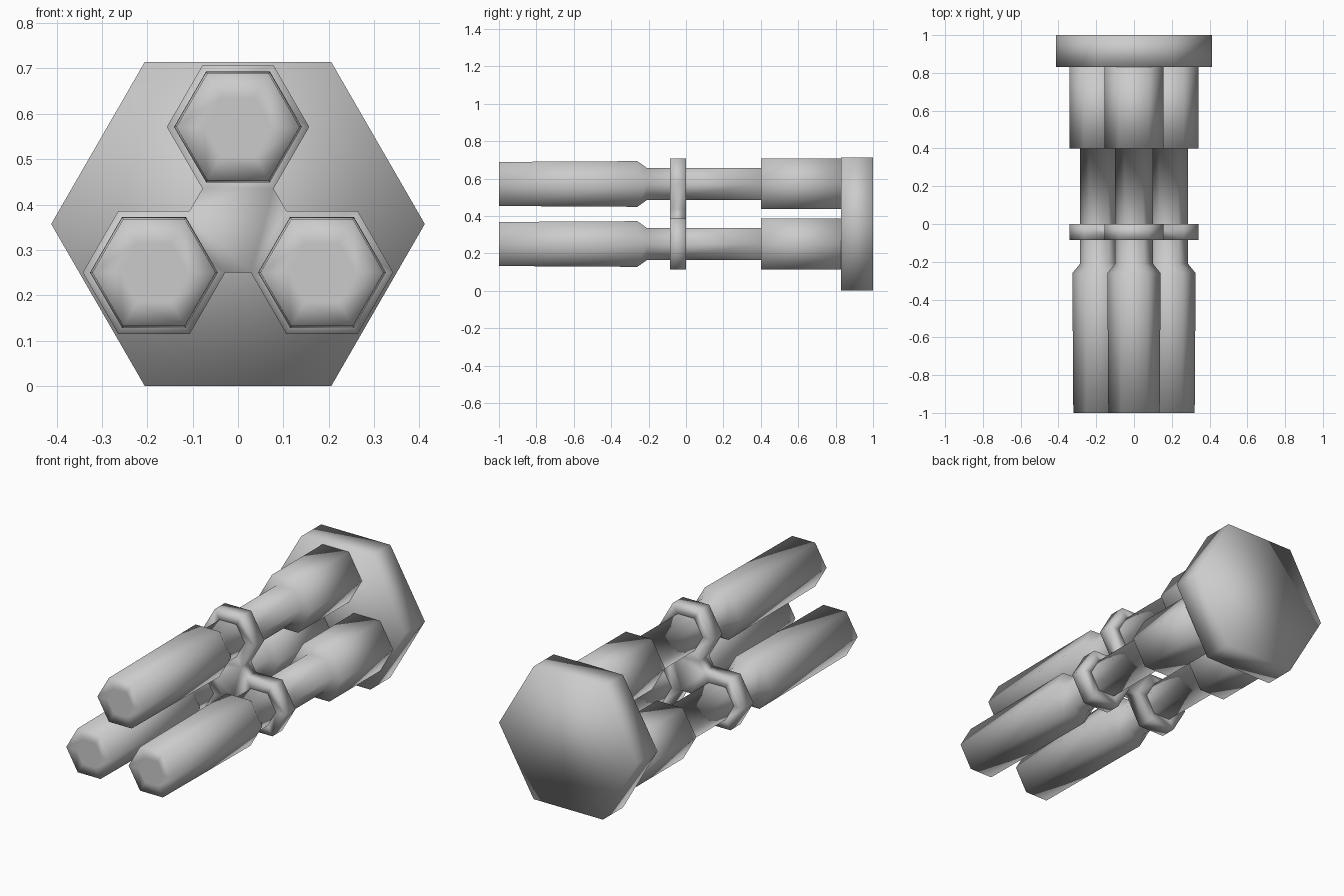
import bpy, bmesh
from math import sin, cos, pi, atan2, radians

if "Cube" in bpy.data.objects:
    bpy.data.objects.remove(bpy.data.objects["Cube"])

CZ = 0.357      # height of the central axis
OFFSET = 0.214  # distance of each barrel from the axis
CENTRES = [(OFFSET * cos(radians(a)), CZ + OFFSET * sin(radians(a))) for a in (90, 210, 330)]


def hex_ring(bm, cx, cz, r, y):
    return [bm.verts.new((cx + r * cos(i * pi / 3), y, cz + r * sin(i * pi / 3))) for i in range(6)]


def bridge(bm, a, b):
    for i in range(6):
        bm.faces.new((a[i], a[(i + 1) % 6], b[(i + 1) % 6], b[i]))


def finish(bm, name):
    bmesh.ops.recalc_face_normals(bm, faces=bm.faces[:])
    for f in bm.faces:
        f.smooth = True
    me = bpy.data.meshes.new(name)
    bm.to_mesh(me)
    bm.free()
    ob = bpy.data.objects.new(name, me)
    bpy.context.collection.objects.link(ob)
    return ob


def hex_loft(name, cx, cz, profile):
    bm = bmesh.new()
    rings = [hex_ring(bm, cx, cz, r, y) for y, r in profile]
    for a, b in zip(rings, rings[1:]):
        bridge(bm, a, b)
    bm.faces.new(rings[0])
    bm.faces.new(rings[-1])
    return finish(bm, name)


# Large hexagonal rear block
hex_loft("rear_block", 0, CZ, [(0.83, 0.412), (1.0, 0.412)])

# Three stepped barrels with an inset end face
BARREL = [(-1.0, 0.075), (-1.0, 0.136), (-0.26, 0.141), (-0.21, 0.1),
          (0.4, 0.1), (0.4, 0.156), (0.84, 0.156)]
for n, (x, z) in enumerate(CENTRES):
    hex_loft(f"barrel_{n + 1}", x, z, BARREL)

# Three-lobed clamp plate holding the barrels
bm = bmesh.new()
inner = []
for x, z in CENTRES:
    outer = hex_ring(bm, x, z, 0.157, -0.085)
    bridge(bm, outer, hex_ring(bm, x, z, 0.096, -0.085))
    inner += [v for v in outer if v.co.x ** 2 + (v.co.z - CZ) ** 2 < 0.14 ** 2]
inner.sort(key=lambda v: atan2(v.co.z - CZ, v.co.x))
bm.faces.new(inner)
bmesh.ops.recalc_face_normals(bm, faces=bm.faces[:])
res = bmesh.ops.extrude_face_region(bm, geom=bm.faces[:], use_keep_orig=True)
for v in res["geom"]:
    if isinstance(v, bmesh.types.BMVert):
        v.co.y = 0.0
finish(bm, "clamp_plate")
